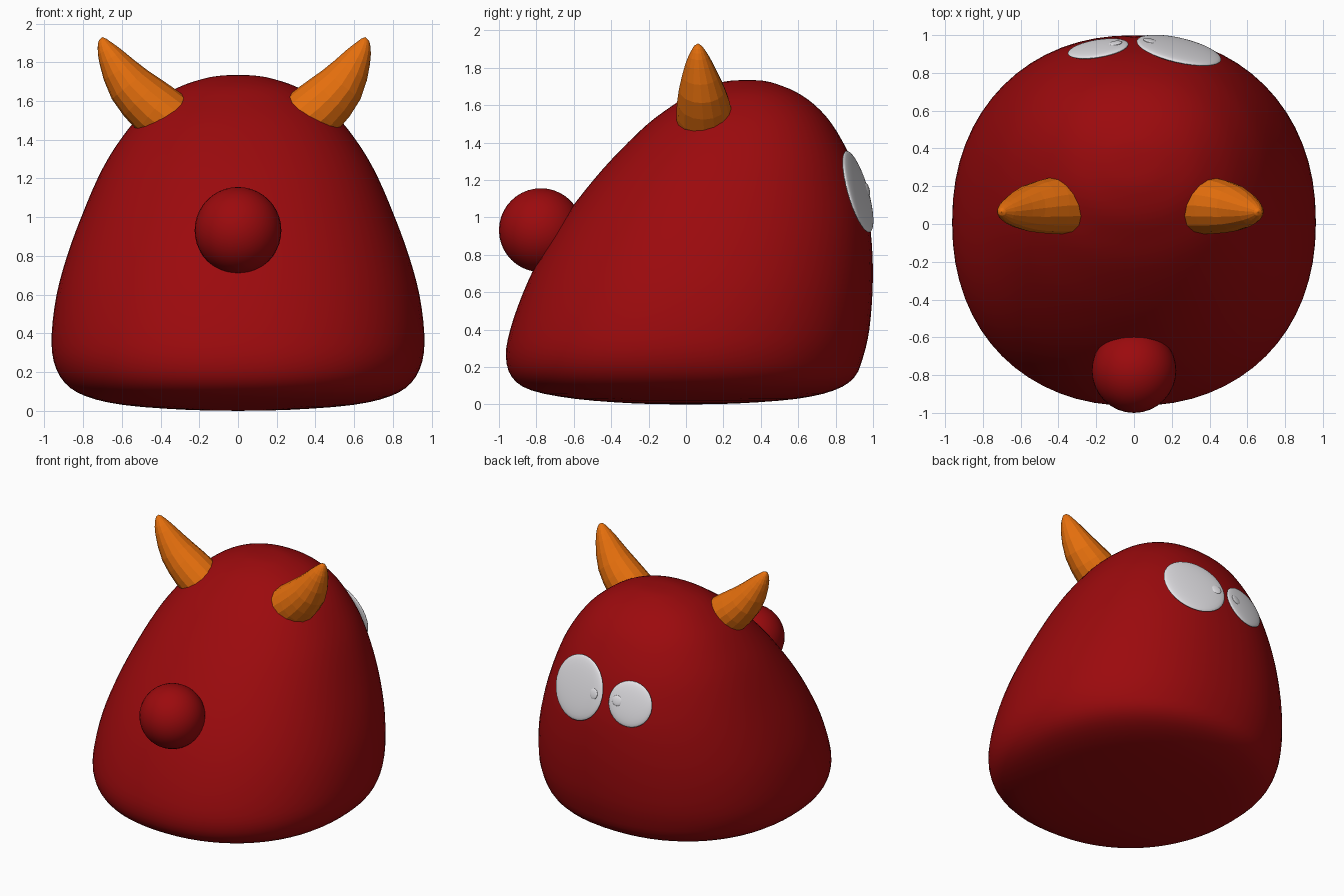
import bpy, bmesh, math
from mathutils import Vector, Matrix

if "Cube" in bpy.data.objects:
    bpy.data.objects.remove(bpy.data.objects["Cube"])


def material(name, rgb):
    m = bpy.data.materials.new(name)
    m.diffuse_color = (*rgb, 1)
    m.use_nodes = True
    m.node_tree.nodes["Principled BSDF"].inputs["Base Color"].default_value = m.diffuse_color
    return m


RED = material("red skin", (0.33, 0.003, 0.004))
ORANGE = material("orange horn", (0.79, 0.16, 0.004))
WHITE = material("eye white", (0.78, 0.77, 0.80))


def finish(name, bm, mat, smooth=True):
    bmesh.ops.recalc_face_normals(bm, faces=bm.faces)
    for f in bm.faces:
        f.smooth = smooth
    me = bpy.data.meshes.new(name)
    bm.to_mesh(me)
    bm.free()
    me.materials.append(mat)
    ob = bpy.data.objects.new(name, me)
    bpy.context.collection.objects.link(ob)
    return ob


def spline(pts, steps):
    """Catmull-Rom curve through tuples of any length."""
    p = [Vector(q) for q in pts]
    p = [2 * p[0] - p[1]] + p + [2 * p[-1] - p[-2]]
    out = []
    for i in range(1, len(p) - 2):
        a, b, c, d = p[i - 1:i + 3]
        for k in range(steps):
            t = k / steps
            out.append(0.5 * (2 * b + (c - a) * t + (2 * a - 5 * b + 4 * c - d) * t * t
                              + (3 * b - a - 3 * c + d) * t ** 3))
    return out + [p[-2]]


def skin(rings, start, end):
    """Bridge rings of points and close both ends at a point."""
    bm = bmesh.new()
    loops = [[bm.verts.new(c) for c in r] for r in rings]
    n = len(loops[0])
    for a, b in zip(loops, loops[1:]):
        for i in range(n):
            j = (i + 1) % n
            bm.faces.new((a[i], a[j], b[j], b[i]))
    for loop, tip in ((loops[0], start), (loops[-1], end)):
        v = bm.verts.new(tip)
        for i in range(n):
            bm.faces.new((loop[i], loop[(i + 1) % n], v))
    return bm


def rounded(c):
    """Slightly squared circle: superellipse of power 2.18."""
    return math.copysign(abs(c) ** (2 / 2.18), c)


# Body: rounded slices (height, front y, back y, half width)
SLICES = [
    (0.0, 0.0, 0.0, 0.0), (0.006, -0.28, 0.28, 0.28), (0.03, -0.59, 0.59, 0.59),
    (0.075, -0.825, 0.79, 0.785), (0.145, -0.93, 0.90, 0.895), (0.257, -0.963, 0.948, 0.952),
    (0.40, -0.94, 0.98, 0.962), (0.60, -0.87, 0.997, 0.937), (0.80, -0.775, 0.997, 0.883),
    (1.0, -0.65, 0.977, 0.81), (1.2, -0.495, 0.925, 0.725), (1.35, -0.36, 0.866, 0.642),
    (1.5, -0.205, 0.78, 0.53), (1.6, -0.07, 0.69, 0.42), (1.67, 0.04, 0.59, 0.31),
    (1.715, 0.16, 0.48, 0.18), (1.731, 0.24, 0.41, 0.09), (1.735, 0.33, 0.33, 0.0)]
N = 64
rings = []
for z, yf, yb, w in spline(SLICES, 3)[1:-1]:
    rings.append([(w * rounded(math.cos(2 * math.pi * i / N)),
                   (yf + yb) / 2 + (yb - yf) / 2 * rounded(math.sin(2 * math.pi * i / N)), z)
                  for i in range(N)])
finish("body", skin(rings, (0, 0, 0), (0, 0.33, 1.735)), RED)

# Round ball on the front slope
bm = bmesh.new()
bmesh.ops.create_uvsphere(bm, u_segments=32, v_segments=20, radius=0.224,
                          matrix=Matrix.Translation((0, -0.776, 0.932)))
finish("front_ball", bm, RED)

# Horns: curved taper (x, y, z, radius)
HORN = [(0.30, 0.10, 1.47, 0.15), (0.415, 0.098, 1.56, 0.15), (0.535, 0.085, 1.685, 0.123),
        (0.618, 0.07, 1.825, 0.072), (0.648, 0.066, 1.89, 0.039), (0.655, 0.064, 1.918, 0.02)]


def horn(name, side, shift, lean):
    def place(x, y, z):
        return (side * x + shift + lean * (z - 1.5), y, z)

    path = spline(HORN, 2)
    rings = []
    for i, p in enumerate(path):
        t = path[min(i + 1, len(path) - 1)] - path[max(i - 1, 0)]
        across = Vector((t[2], 0, -t[0])).normalized()
        ring = []
        for k in range(16):
            a = 2 * math.pi * k / 16
            c = Vector(p[:3]) + p[3] * (across * math.cos(a) + Vector((0, 1, 0)) * math.sin(a))
            ring.append(place(*c))
        rings.append(ring)
    finish(name, skin(rings, place(0.30, 0.1, 1.47), place(0.657, 0.064, 1.93)), ORANGE, False)


horn("right_horn", 1, 0.0, 0.0)
horn("left_horn", -1, -0.01, -0.08)


# Eyes and pupils: thin rounded discs lying on the back slope
def disc(name, centre, normal, rx, rz, thick):
    n = Vector(normal).normalized()
    u = Vector((0, 0, 1)).cross(n).normalized()
    v = n.cross(u)
    rot = Matrix((u, v, n)).transposed().to_4x4()
    bm = bmesh.new()
    bmesh.ops.create_uvsphere(bm, u_segments=32, v_segments=16, radius=1,
                              matrix=Matrix.Translation(centre) @ rot
                              @ Matrix.Diagonal((rx, rz, thick, 1)))
    finish(name, bm, WHITE)


BIG, SMALL = (0.215, 0.93, 0.27), (-0.155, 0.94, 0.27)
disc("large_eye", (0.238, 0.919, 1.138), BIG, 0.23, 0.227, 0.026)
disc("small_eye", (-0.19, 0.928, 1.13), SMALL, 0.163, 0.16, 0.022)
disc("large_eye_pupil", (0.085, 0.970, 1.15), BIG, 0.037, 0.037, 0.008)
disc("small_eye_pupil", (-0.10, 0.957, 1.143), SMALL, 0.037, 0.037, 0.008)
